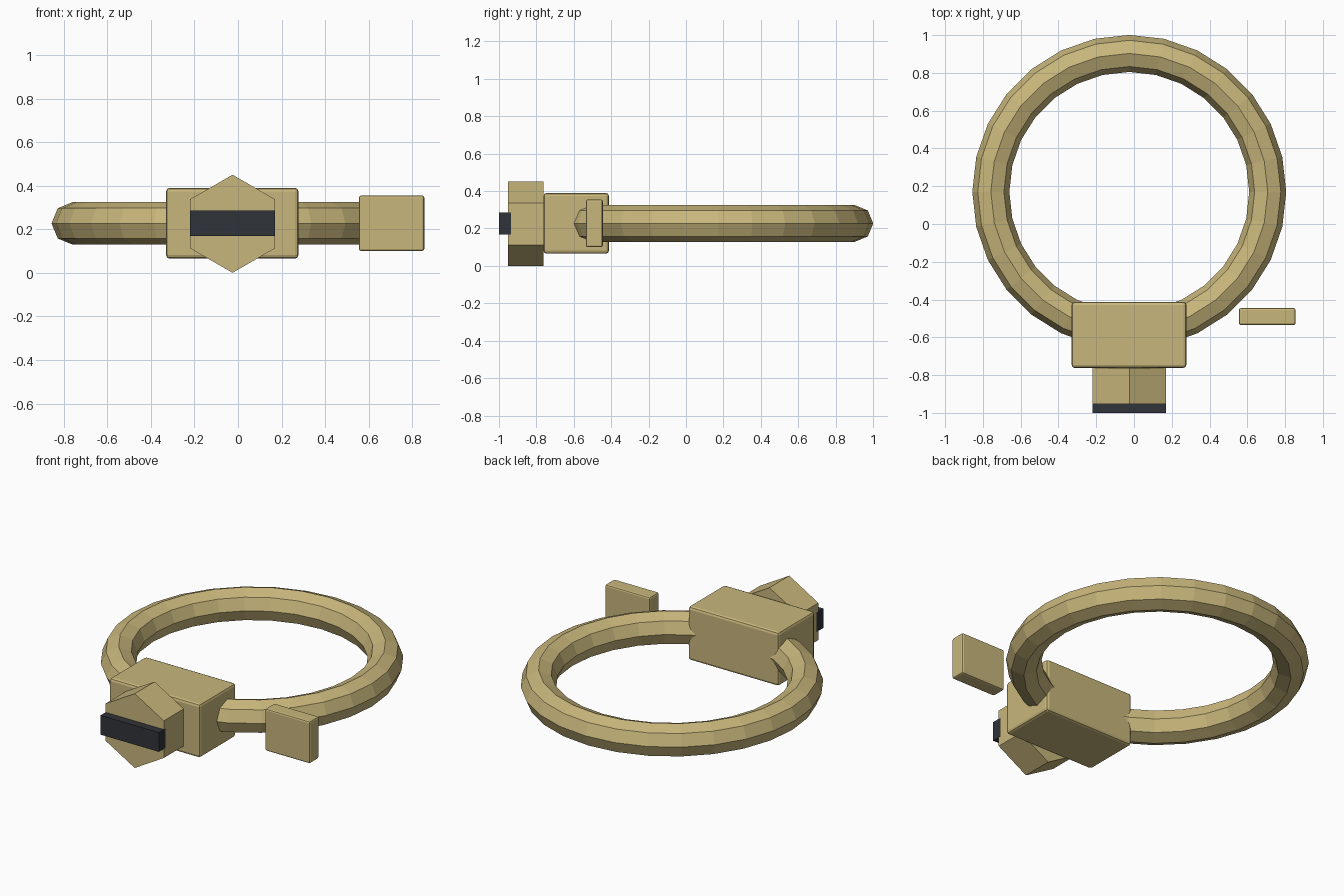
import bpy, bmesh, math
from mathutils import Matrix, Vector

cube = bpy.data.objects.get("Cube")
if cube:
    bpy.data.objects.remove(cube, do_unlink=True)

CX, CZ = -0.025, 0.225  # shared axis of ring, block and gem


def material(name, colour):
    mat = bpy.data.materials.new(name)
    mat.use_nodes = True
    mat.diffuse_color = colour
    mat.node_tree.nodes["Principled BSDF"].inputs["Base Color"].default_value = colour
    return mat


def add_object(name, bm, mat):
    bmesh.ops.recalc_face_normals(bm, faces=bm.faces)
    mesh = bpy.data.meshes.new(name)
    bm.to_mesh(mesh)
    bm.free()
    mesh.materials.append(mat)
    obj = bpy.data.objects.new(name, mesh)
    bpy.context.collection.objects.link(obj)
    return obj


def box(name, low, high, mat, bevel=0):
    low, high = Vector(low), Vector(high)
    bm = bmesh.new()
    bmesh.ops.create_cube(bm, size=1)
    bmesh.ops.scale(bm, vec=high - low, verts=bm.verts)
    obj = add_object(name, bm, mat)
    obj.location = (low + high) / 2
    if bevel:
        mod = obj.modifiers.new("Rounded edges", "BEVEL")
        mod.width = bevel
        mod.segments = 2
    return obj


gold = material("Gold", (0.58, 0.47, 0.2, 1))
dark = material("Dark", (0.03, 0.033, 0.04, 1))

# Faceted ring: an octagonal section swept around the vertical axis
bpy.ops.mesh.primitive_torus_add(
    location=(CX, 0.17, CZ + 0.002), major_radius=0.733, minor_radius=0.098,
    major_segments=28, minor_segments=8)
ring = bpy.context.object
ring.name = "ring"
ring.data.name = "ring"
ring.data.materials.append(gold)
ring.data.polygons.foreach_set("use_smooth", [False] * len(ring.data.polygons))

# Mounting block and the separate side tab
box("mount_block", (-0.33, -0.762, 0.065), (0.277, -0.412, 0.39), gold, 0.016)
box("side_tab", (0.555, -0.535, 0.1), (0.855, -0.445, 0.355), gold, 0.01)

# Hexagonal head, points up and down, axis along y
bm = bmesh.new()
bmesh.ops.create_cone(bm, cap_ends=True, segments=6, radius1=CZ, radius2=CZ, depth=0.19)
top = max(bm.verts, key=lambda v: v.co.y).co
turn = math.pi / 2 - math.atan2(top.y, top.x)
bmesh.ops.rotate(bm, cent=(0, 0, 0), matrix=Matrix.Rotation(turn, 3, "Z"), verts=bm.verts)
bmesh.ops.rotate(bm, cent=(0, 0, 0), matrix=Matrix.Rotation(math.pi / 2, 3, "X"), verts=bm.verts)
head = add_object("hex_head", bm, gold)
head.location = (CX, -0.857, CZ)

# Dark bar across the face of the head
box("front_bar", (-0.22, -1, 0.168), (0.17, -0.935, 0.285), dark)
